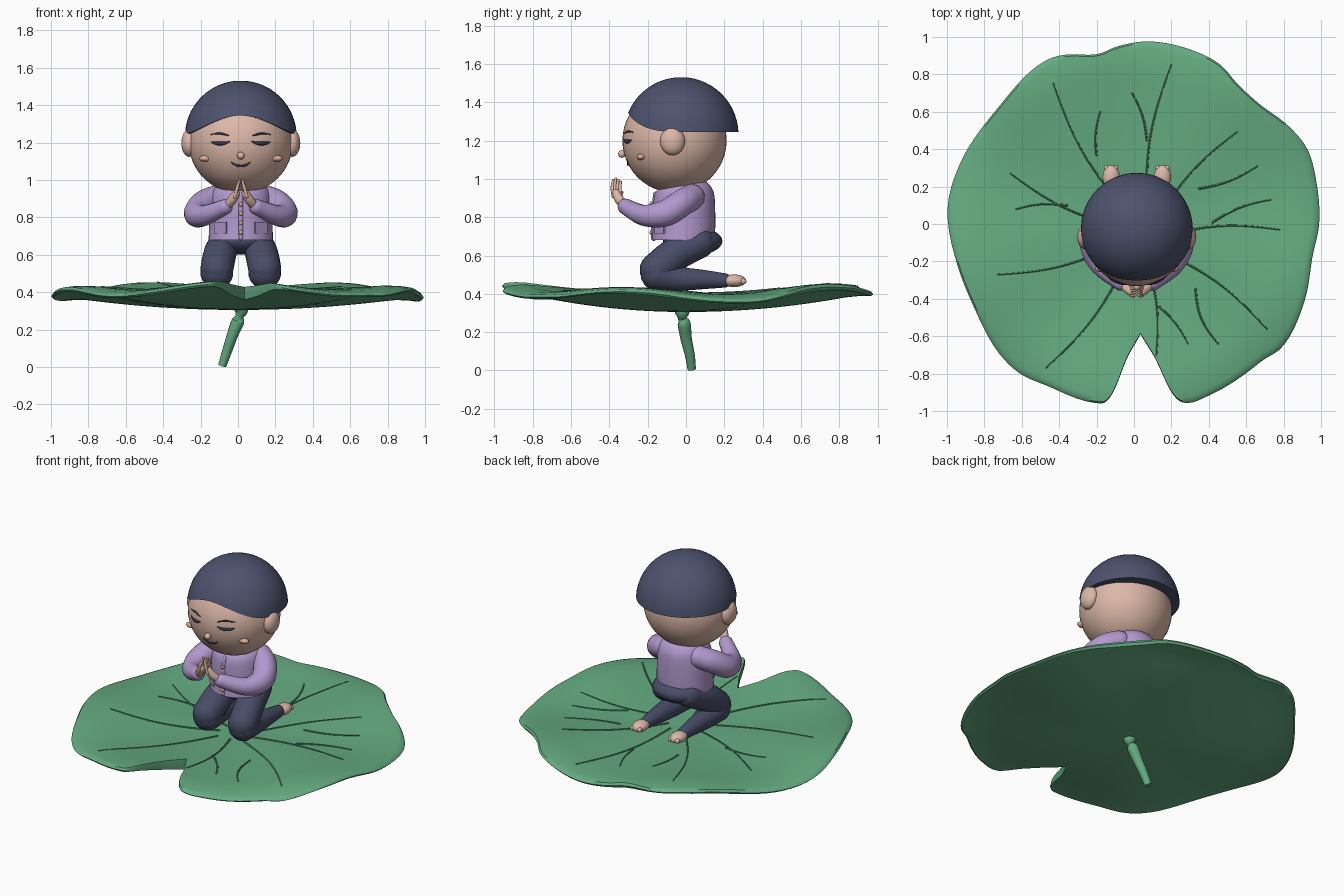
import bpy, bmesh, math
from mathutils import Vector, Matrix

if "Cube" in bpy.data.objects:
    bpy.data.objects.remove(bpy.data.objects["Cube"])


def material(name, color):
    m = bpy.data.materials.new(name)
    m.use_nodes = True
    m.diffuse_color = (*color, 1)
    m.node_tree.nodes["Principled BSDF"].inputs["Base Color"].default_value = (*color, 1)
    return m


leaf_green = material("leaf green", (0.13, 0.41, 0.22))
vein_green = material("vein green", (0.07, 0.24, 0.12))
navy = material("hair navy", (0.075, 0.086, 0.155))
trouser = material("trouser navy", (0.065, 0.073, 0.135))
lilac = material("shirt lilac", (0.45, 0.32, 0.62))
skin = material("skin", (0.72, 0.48, 0.39))
blush = material("blush", (0.74, 0.41, 0.33))
ink = material("face ink", (0.03, 0.035, 0.085))
beige = material("button beige", (0.6, 0.42, 0.27))
MID = 0.015  # centre line of the figure


def finish(name, bm, mat):
    bmesh.ops.recalc_face_normals(bm, faces=bm.faces)
    bm.normal_update()
    for f in bm.faces:
        f.smooth = True
    for e in bm.edges:
        e.smooth = e.calc_face_angle(0) < 0.8
    me = bpy.data.meshes.new(name)
    bm.to_mesh(me)
    bm.free()
    me.materials.append(mat)
    ob = bpy.data.objects.new(name, me)
    bpy.context.collection.objects.link(ob)
    return ob


def loft(name, rings, mat):
    """Skin a list of closed rings and cap both ends."""
    bm = bmesh.new()
    rows = [[bm.verts.new(p) for p in ring] for ring in rings]
    n = len(rows[0])
    for a, b in zip(rows, rows[1:]):
        for i in range(n):
            j = (i + 1) % n
            bm.faces.new((a[i], a[j], b[j], b[i]))
    bm.faces.new(rows[0])
    bm.faces.new(rows[-1])
    return finish(name, bm, mat)


def spline(pts, steps):
    """Catmull-Rom samples through points of any dimension."""
    p = [pts[0], *pts, pts[-1]]
    out = []
    for a, b, c, d in zip(p, p[1:], p[2:], p[3:]):
        for k in range(steps):
            t = k / steps
            out.append(tuple(0.5 * (2 * q + (r - o) * t + (2 * o - 5 * q + 4 * r - s) * t * t
                                    + (3 * q - o - 3 * r + s) * t ** 3)
                             for o, q, r, s in zip(a, b, c, d)))
    return out + [tuple(pts[-1])]


def tube(name, pts, mat, sides=16, steps=6, rounded=True):
    """Tapered tube through (x, y, z, radius) points."""
    path = [(Vector(p[:3]), max(p[3], 0.001)) for p in spline(pts, steps)]
    first, last = (path[1][0] - path[0][0]).normalized(), (path[-1][0] - path[-2][0]).normalized()
    if rounded:
        arcs = [math.radians(a) for a in (85, 60, 35, 15)]
        (p0, r0), (p1, r1) = path[0], path[-1]
        path = ([(p0 - first * r0 * math.sin(a), r0 * math.cos(a)) for a in arcs] + path
                + [(p1 + last * r1 * math.sin(a), r1 * math.cos(a)) for a in reversed(arcs)])
    u = first.orthogonal().normalized()
    rings = []
    for i, (p, r) in enumerate(path):
        t = (path[min(i + 1, len(path) - 1)][0] - path[max(i - 1, 0)][0]).normalized()
        u = (u - t * u.dot(t)).normalized()
        v = t.cross(u)
        angles = [2 * math.pi * k / sides for k in range(sides)]
        rings.append([p + (u * math.cos(a) + v * math.sin(a)) * r for a in angles])
    return loft(name, rings, mat)


def ball(name, centre, radii, mat, seg=32, rot=None):
    bm = bmesh.new()
    mtx = Matrix.Translation(centre) @ (rot or Matrix()) @ Matrix.Diagonal((*radii, 1))
    bmesh.ops.create_uvsphere(bm, u_segments=seg, v_segments=seg // 2, radius=1, matrix=mtx)
    return finish(name, bm, mat)


def circle(cx, cy, z, rx, ry, n=40):
    return [(cx + rx * math.cos(2 * math.pi * k / n), cy + ry * math.sin(2 * math.pi * k / n), z)
            for k in range(n)]


# Lily leaf: polar outline with a notch, wavy top, thicker in the middle
def leaf_top(x, y):
    r, a = math.hypot(x, y), math.atan2(y, x)
    wave = 0.025 * math.sin(5 * a + math.pi + 0.2) - 0.02 * math.cos(2 * a)
    return 0.4 + (0.04 + wave) * r * r - 0.03 * max(0, (r - 0.82) / 0.18) ** 2


outline = [(-86.6, .59), (-81, .73), (-77, .94), (-73, 1), (-65, 1), (-48, 1), (-39, 1.03),
           (-24, 1), (-11, .97), (0, .99), (12, 1), (23, 1.01), (32, .98), (43, .93), (53, .93),
           (62, .97), (72, .98), (85, .98), (95, .955), (103, .93), (114, .985), (122, .99),
           (136, .96), (146, .96), (161, .985), (175, 1), (193, .97), (208, .965), (224, 1),
           (233, 1.005), (243, .98), (257, .98), (262, .94), (267, .72), (273.4, .59)]
rim = [(math.radians(d), r) for d, r in spline(outline, 5)[:-1]]


def leaf_ring(t, side):
    ring = []
    for a, r in rim:
        x, y = t * r * math.cos(a), t * r * math.sin(a)
        thick = 0.02 + 0.075 * max(0, 1 - x * x - y * y)
        ring.append((x, y, leaf_top(x, y) - thick * side))
    return ring


fracs = [0.02] + [k / 14 for k in range(1, 14)] + [0.965, 0.99]
loft("lily_leaf", [leaf_ring(t, 1) for t in fracs] + [leaf_ring(1, 0.5)]
     + [leaf_ring(t, 0) for t in reversed(fracs)], leaf_green)

# Raised veins: long ones from the middle, short ones between them
long_ends = [(.2, .85), (-.43, .75), (.55, .49), (-.66, .27), (-.73, -.27), (-.47, -.77),
             (.71, -.56), (.78, -.03), (.12, -.7)]
veins = [(0.04 + x * 0.15, -0.06 + y * 0.15, x, y, 0.03) for x, y in long_ends]
veins += [(-.2, .37, -.18, .6, .03), (.07, .45, -.01, .7, -.03), (.35, .19, .66, .31, -.03),
          (.42, .01, .73, .13, .03), (-.36, .1, -.63, .08, -.03), (.33, -.35, .45, -.64, -.05),
          (.12, -.43, .29, -.64, .03)]
for i, (x0, y0, x1, y1, bend) in enumerate(veins):
    line = []
    for k in range(9):
        t = k / 8
        b = bend * math.sin(math.pi * t)
        x, y = x0 + (x1 - x0) * t - (y1 - y0) * b * 2, y0 + (y1 - y0) * t + (x1 - x0) * b * 2
        line.append((x, y, leaf_top(x, y), 0.007 - 0.003 * t))
    tube(f"leaf_vein_{i + 1}", line, vein_green, 6, 2)

# Stem under the leaf
tube("leaf_stem", [(.015, -.02, .33, .045), (.015, -.02, .295, .035), (.005, -.02, .268, .021),
                   (0, -.01, .245, .034), (-.03, 0, .17, .03), (-.06, .02, .08, .026),
                   (-.085, .03, .006, .022)], leaf_green, rounded=False)

# Head, ears and nose
HEAD, HR = Vector((MID, -0.06, 1.2)), 0.272
ball("head", HEAD, (HR + 0.006, HR, HR), skin, 48)
ball("nose", (MID, -0.335, 1.13), (0.02, 0.02, 0.02), skin, 16)


def face_point(x, z, lift=0.0):
    d = math.sqrt(HR ** 2 - x ** 2 - (z - HEAD.z) ** 2)
    return MID + x, HEAD.y - d - lift, z


# Hair cap with a raised fringe
rings, c, hr = [], Vector((MID, -0.025, 1.232)), 0.299
for row in range(1, 15):
    ring = []
    for k in range(48):
        a = 2 * math.pi * k / 48
        edge = 1.245 + 0.1 * max(0, -math.sin(a)) ** 3
        th = math.acos((edge - c.z) / hr) * row / 14
        ring.append(c + hr * Vector((math.sin(th) * math.cos(a), math.sin(th) * math.sin(a), math.cos(th))))
    rings.append(ring)
rings.append([c + Vector(((p.x - c.x) * 0.85, (p.y - c.y) * 0.85, p.z - c.z)) for p in rings[-1]])
loft("hair_cap", rings, navy)

# Smile
tube("mouth", [(*face_point(x, z), r) for x, z, r in
               ((-.05, 1.093, .003), (-.025, 1.079, .006), (0, 1.075, .007),
                (.025, 1.079, .006), (.05, 1.093, .003))], ink, 8)

# Shirt body, collar and button row
shirt = [(.68, -.015, .172, .163), (.75, -.01, .17, .163), (.85, -.01, .167, .162),
         (.92, -.008, .158, .155), (.96, 0, .138, .13), (.985, .005, .105, .1), (1, .005, .06, .06)]
loft("shirt_body", [circle(MID, cy, z, rx, ry) for z, cy, rx, ry in spline(shirt, 4)], lilac)
tube("shirt_placket", [(MID, -.168, .69, .014), (MID, -.166, .82, .014), (MID, -.158, .92, .014)],
     lilac, 8)
for i in range(4):
    ball(f"shirt_button_{i + 1}", (MID, -0.182, 0.72 + 0.05 * i), (0.012, 0.008, 0.012), beige, 12)

# Seat of the trousers
ball("trouser_seat", (MID, 0.035, 0.675), (0.165, 0.155, 0.075), trouser)

for s, side in ((-1, "right"), (1, "left")):
    def at(x, *rest):
        return (MID + s * x, *rest)

    # Ear, closed eye, brow and cheek
    ball(f"{side}_ear", at(.275, -.07, 1.197), (.043, .065, .074), skin, 24)
    tube(f"{side}_eye", [(*face_point(s * x, z, -.003), r) for x, z, r in
                         ((.06, 1.205, .004), (.085, 1.197, .009), (.11, 1.195, .011),
                          (.135, 1.197, .009), (.16, 1.205, .004))], ink, 10)
    tube(f"{side}_brow", [(*face_point(s * x, z), r) for x, z, r in
                          ((.065, 1.237, .003), (.11, 1.248, .006), (.16, 1.243, .003))], ink, 8)
    ball(f"{side}_cheek", face_point(s * .19, 1.115), (.035, .022, .017), blush, 16)

    # Sleeve bent forward
    tube(f"{side}_sleeve", [at(.125, .03, .905, .068), at(.195, -.02, .875, .071),
                            at(.235, -.11, .82, .07), at(.195, -.22, .81, .055),
                            at(.085, -.315, .855, .042)], lilac)

    # Praying hand: palm, fingers and thumb
    tube(f"{side}_palm", [at(.07, -.325, .865, .024), at(.045, -.35, .895, .025),
                          at(.026, -.365, .925, .022)], skin, 12)
    for f in range(4):
        y, tip = -0.385 + 0.013 * f, 1.0 - 0.008 * abs(f - 1)
        tube(f"{side}_finger_{f + 1}", [at(.032, y + .005, .91, .009), at(.02, y, .955, .009),
                                        at(.009, y + .005, tip, .007)], skin, 8, 4)
    tube(f"{side}_thumb", [at(.045, -.345, .89, .01), at(.02, -.335, .93, .008)], skin, 8, 4)

    # Pocket plate
    ang = s * math.radians(38)
    bm = bmesh.new()
    spot = Vector(at(.108, -.139, .745))
    bmesh.ops.create_cube(bm, size=1, matrix=Matrix.Translation(spot)
                          @ Matrix.Rotation(ang, 4, "Z") @ Matrix.Diagonal((.08, .009, .06, 1)))
    finish(f"{side}_pocket", bm, lilac)

    # Kneeling leg and bare foot
    tube(f"{side}_thigh", [at(.085, .07, .665, .08), at(.11, -.05, .61, .088),
                           at(.128, -.155, .525, .088)], trouser, 20)
    tube(f"{side}_calf", [at(.128, -.15, .503, .088), at(.13, -.05, .48, .066),
                          at(.132, .08, .475, .052), at(.135, .2, .47, .038)], trouser, 20)
    ball(f"{side}_foot", at(.137, .25, .468), (.046, .065, .033), skin, 20)
    for t in range(3):
        ball(f"{side}_toe_{t + 1}", at(.112 + .025 * t, .298, .465), (.014, .018, .016), skin, 10)
